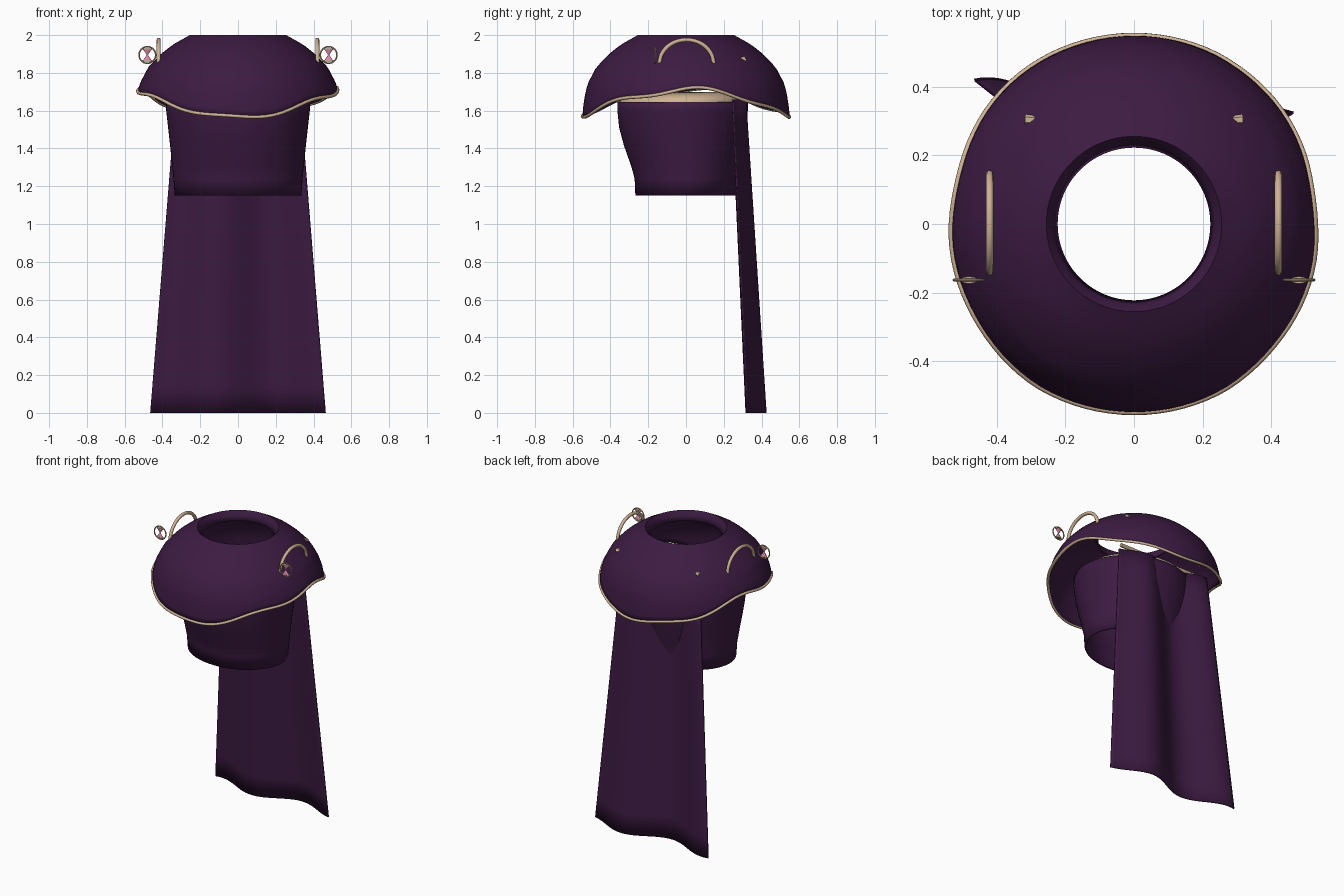
import bpy, bmesh, math
from math import sin, cos, pi

if "Cube" in bpy.data.objects:
    bpy.data.objects.remove(bpy.data.objects["Cube"])


def mat(name, rgb):
    m = bpy.data.materials.new(name)
    m.diffuse_color = (*rgb, 1)
    m.use_nodes = True
    m.node_tree.nodes["Principled BSDF"].inputs["Base Color"].default_value = m.diffuse_color
    return m


PURPLE = mat("purple_cloth", (0.046, 0.011, 0.055))
GOLD = mat("pale_gold", (0.62, 0.45, 0.30))
PINK = mat("pink_glass", (0.75, 0.25, 0.42))


def finish(ob, material, solid=0, angle=40):
    ob.data.materials.append(material)
    bpy.ops.object.select_all(action='DESELECT')
    ob.select_set(True)
    bpy.context.view_layer.objects.active = ob
    if solid:
        m = ob.modifiers.new("thickness", 'SOLIDIFY')
        m.thickness = solid
        m.offset = -1
    bpy.ops.object.shade_smooth_by_angle(angle=math.radians(angle))
    return ob


def loft(name, rows, material, closed=True, solid=0):
    """Skin equal-length rows of points, lowest row first."""
    bm = bmesh.new()
    vs = [[bm.verts.new(p) for p in r] for r in rows]
    n = len(rows[0])
    for a, b in zip(vs, vs[1:]):
        for i in range(n if closed else n - 1):
            j = (i + 1) % n
            bm.faces.new((a[i], a[j], b[j], b[i]))
    me = bpy.data.meshes.new(name)
    bm.to_mesh(me)
    bm.free()
    ob = bpy.data.objects.new(name, me)
    bpy.context.collection.objects.link(ob)
    return finish(ob, material, solid)


def tube(name, pts, r, material, cyclic=False):
    cu = bpy.data.curves.new(name, 'CURVE')
    cu.dimensions = '3D'
    cu.bevel_depth = r
    cu.bevel_resolution = 2
    cu.use_fill_caps = True
    sp = cu.splines.new('POLY')
    sp.points.add(len(pts) - 1)
    for p, c in zip(sp.points, pts):
        p.co = (*c, 1)
    sp.use_cyclic_u = cyclic
    cu.materials.append(material)
    ob = bpy.data.objects.new(name, cu)
    bpy.context.collection.objects.link(ob)
    return ob


def cone(name, loc, r1, r2, depth, material, rot=(0, 0, 0), sides=16):
    bpy.ops.mesh.primitive_cone_add(vertices=sides, radius1=r1, radius2=r2,
                                    depth=depth, location=loc, rotation=rot)
    ob = bpy.context.object
    ob.name = name
    return finish(ob, material)


def ring(rx, ry, z, cy=0, n=64):
    return [(rx * cos(2 * pi * i / n), cy + ry * sin(2 * pi * i / n), z) for i in range(n)]


# domed shoulder mantle with a wavy hem and an open neck
PROFILE = [(1.54, .548), (1.60, .547), (1.65, .54), (1.70, .532), (1.75, .517), (1.83, .475),
           (1.90, .408), (1.95, .345), (2.0, .255)]


def radius(z):
    for (z0, r0), (z1, r1) in zip(PROFILE, PROFILE[1:]):
        if z <= z1:
            return r0 + (r1 - r0) * (z - z0) / (z1 - z0)
    return PROFILE[-1][1]


def hem_z(a):
    return 1.64 + .072 * cos(2 * a) + .010 * sin(7 * a + .6) + .006 * sin(5 * a)


def mantle_point(a, t):
    h = hem_z(a)
    z = h + (2 - h) * t
    r = radius(z)
    return (r * cos(a), r * sin(a), z)


N = 96
angles = [2 * pi * i / N for i in range(N)]
rows = [[mantle_point(a, 1 - (1 - k / 14) ** 1.25) for a in angles] for k in range(15)]
rows += [ring(.236, .236, 1.975, 0, N), ring(.222, .222, 1.94, 0, N)]
loft("mantle", rows, PURPLE, solid=.012)

# gold piping along the hem
tube("hem_piping", [mantle_point(a, 0) for a in angles], .009, GOLD, True)

# open bodice: x radius, y radius, height, y centre
BODY = [(.335, .268, 1.15, 0), (.342, .272, 1.24, 0), (.348, .284, 1.30, -.004),
        (.360, .318, 1.42, -.012), (.370, .338, 1.51, -.016), (.380, .345, 1.60, -.018),
        (.382, .345, 1.645, -.018)]
loft("bodice", [ring(*b) for b in BODY], PURPLE, solid=.012)

# pale yoke over the bodice and the straight cape bar behind the neck
loft("yoke", [ring(.380, .343, 1.643, -.018), ring(.34, .31, 1.675, -.01),
              ring(.30, .265, 1.70)], GOLD, solid=.006)
tube("cape_bar", [(-.32, .255, 1.685), (.32, .255, 1.685)], .013, GOLD)


# long cape with soft folds
def cape_point(u, z):
    k = z / 1.66
    wave = cos(1.5 * pi * (u + 1) - .4)
    return (u * (.465 - .135 * k), .375 - .092 * k + (.052 - .016 * k) * wave, z)


loft("cape", [[cape_point(1 - i / 20, z * 1.66 / 12) for i in range(41)] for z in range(13)],
     PURPLE, closed=False, solid=.008)

for s, side in ((-1, "left"), (1, "right")):
    # arched shoulder loop
    arch = [(s * .42, .143 * cos(pi * i / 20) + .003, 1.85 + .125 * sin(pi * i / 20))
            for i in range(21)]
    tube("shoulder_loop_" + side, arch, .011, GOLD)

    # hourglass charm in a thin ring
    x, y, z = s * .48, -.163, 1.895
    bpy.ops.mesh.primitive_torus_add(location=(x, y, z), rotation=(pi / 2, 0, 0),
                                     major_radius=.044, minor_radius=.004,
                                     major_segments=32, minor_segments=8)
    bpy.context.object.name = "charm_ring_" + side
    finish(bpy.context.object, GOLD)
    for d in (-1, 1):
        bulb = cone("charm_bulb_" + side, (x, y, z + d * .014), .022, .003, .028, PINK,
                    (pi if d > 0 else 0, 0, 0))
        bulb.scale.y = .4
        cap = cone("charm_cap_" + side, (x, y, z + d * .031), .025, .025, .006, GOLD)
        cap.scale.y = .4

    # small tapered stud on the back of each shoulder
    cone("back_stud_" + side, (s * .288, .303, 1.875), .008, .017, .055, GOLD,
         (0, s * (pi / 2 + .15), 0), 6)
